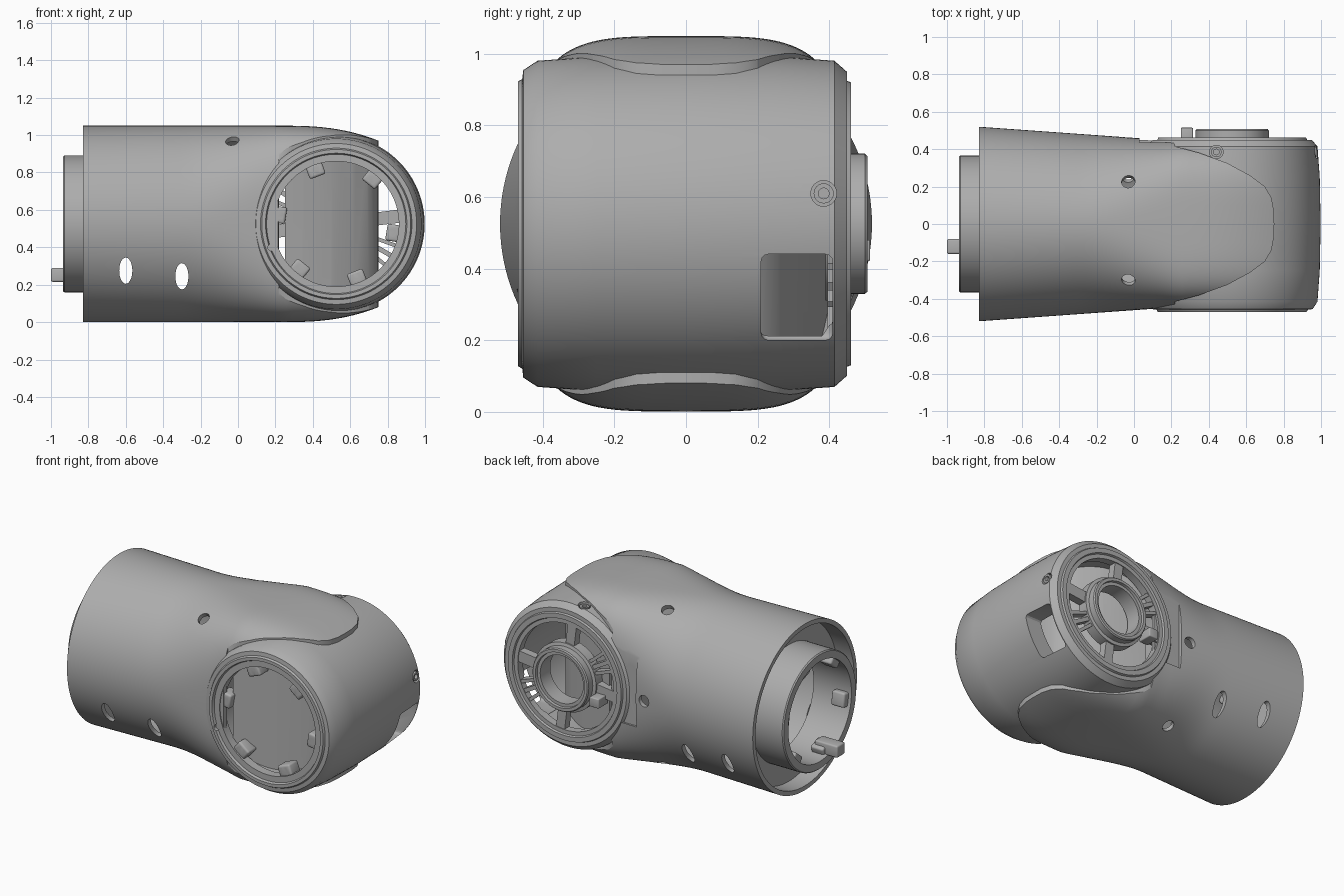
import bpy, bmesh, math
from math import radians, cos, sin, pi
from mathutils import Matrix, Vector

cube = bpy.data.objects.get("Cube")
if cube:
    bpy.data.objects.remove(cube, do_unlink=True)

grey = bpy.data.materials.new("satin_grey")
grey.use_nodes = True
grey.diffuse_color = (0.42, 0.42, 0.42, 1)
grey.node_tree.nodes["Principled BSDF"].inputs["Base Color"].default_value = grey.diffuse_color

MID = 0.525                       # height of both axes, and x of the drum axis
AXIS_Y = Matrix.Translation((MID, 0, MID))
AXIS_X = Matrix.Translation((0, 0, MID)) @ Matrix.Rotation(-pi / 2, 4, 'Z')
parts = []


def place(name, mesh, matrix=Matrix(), keep=True):
    ob = bpy.data.objects.new(name, mesh)
    bpy.context.scene.collection.objects.link(ob)
    ob.matrix_world = matrix
    if keep:
        if not mesh.materials:
            mesh.materials.append(grey)
        parts.append(ob)
    else:
        ob.hide_render = True
    return ob


def finish(name, bm, matrix=Matrix(), keep=True):
    bmesh.ops.recalc_face_normals(bm, faces=bm.faces)
    mesh = bpy.data.meshes.new(name)
    bm.to_mesh(mesh)
    bm.free()
    return place(name, mesh, matrix, keep)


def bridge(bm, rings, closed):
    n = len(rings[0])
    for k in range(len(rings) if closed else len(rings) - 1):
        a, b = rings[k], rings[(k + 1) % len(rings)]
        for i in range(n):
            j = (i + 1) % n
            bm.faces.new((a[i], a[j], b[j], b[i]))
    if not closed:
        bm.faces.new(rings[0])
        bm.faces.new(rings[-1])


def revolve(name, profile, matrix, steps=96):
    """Closed (radius, height) profile turned about local y."""
    bm = bmesh.new()
    rings = [[bm.verts.new((r * cos(2 * pi * i / steps), y, r * sin(2 * pi * i / steps)))
              for i in range(steps)] for r, y in profile]
    bridge(bm, rings, True)
    return finish(name, bm, matrix)


def box(name, low, high, matrix=Matrix(), keep=True, bevel=0.0):
    low, high = Vector(low), Vector(high)
    bm = bmesh.new()
    bmesh.ops.create_cube(bm, size=1, matrix=Matrix.Translation((low + high) / 2)
                          @ Matrix.Diagonal(high - low).to_4x4())
    if bevel:
        bmesh.ops.bevel(bm, geom=bm.edges[:], offset=bevel, segments=3, profile=0.5, affect='EDGES')
    return finish(name, bm, matrix, keep)


def rod(name, radius, start, end, keep=False, stretch_z=1, segments=32):
    start, end = Vector(start), Vector(end)
    bm = bmesh.new()
    bmesh.ops.create_cone(bm, cap_ends=True, segments=segments, radius1=radius, radius2=radius,
                          depth=(end - start).length)
    turn = (end - start).to_track_quat('Z', 'Y').to_matrix().to_4x4()
    bm.transform(Matrix.Translation((start + end) / 2)
                 @ Matrix.Diagonal((1, 1, stretch_z, 1)) @ turn)
    return finish(name, bm, Matrix(), keep)


def cut(ob, cutters, operation='DIFFERENCE'):
    for c in cutters:
        mod = ob.modifiers.new("cut", 'BOOLEAN')
        mod.object, mod.operation, mod.solver = c, operation, 'EXACT'
    bpy.context.view_layer.update()
    baked = bpy.data.meshes.new_from_object(ob.evaluated_get(bpy.context.evaluated_depsgraph_get()))
    ob.modifiers.clear()
    ob.data = baked
    for c in cutters:
        bpy.data.objects.remove(c, do_unlink=True)


# Sleeve: round at the open end, squarer where it wraps the drum
def section(bm, x, wall):
    a = 0.52 - 0.07 * min(1, (x + 0.83) / 0.98) - wall
    b = 0.525 - 0.45 * max(0, x - 0.25) ** 2.5 - wall
    power = 2 / (2 + 2 * min(1, max(0, (x + 0.3) / 0.55)) ** 2)
    ring = []
    for i in range(128):
        c, s = cos(2 * pi * i / 128), sin(2 * pi * i / 128)
        ring.append(bm.verts.new((x, math.copysign(a * abs(c) ** power, c),
                                  MID + math.copysign(b * abs(s) ** power, s))))
    return ring


def loft(name, first, last, steps, wall, keep):
    bm = bmesh.new()
    bridge(bm, [section(bm, first + (last - first) * i / steps, wall) for i in range(steps + 1)], False)
    return finish(name, bm, Matrix(), keep)


sleeve = loft("sleeve", -0.83, 0.78, 40, 0, True)
cavity = loft("cavity_cutter", -0.88, 0.25, 28, 0.028, False)

# Rounded tongue outline, extruded upward to trim the sleeve
half = [(0.75, 0.0), (0.748, 0.07), (0.735, 0.14), (0.7, 0.2), (0.62, 0.26),
        (0.5, 0.325), (0.35, 0.38), (0.22, 0.415), (0.19, 0.6), (-1, 0.6)]
outline = half + [(x, -y) for x, y in reversed(half[1:])]
bm = bmesh.new()
bridge(bm, [[bm.verts.new((x, y, z)) for x, y in outline] for z in (-0.2, 1.3)], False)
tongue = finish("tongue_trim", bm, Matrix(), False)
cut(sleeve, [tongue], 'INTERSECT')

cutters = [cavity, rod("drum_seat", 0.42, (MID, -0.7, MID), (MID, 0.7, MID), segments=96)]
for angle in (0, 65, 124, 184, 238, 300):
    d = Vector((0, cos(radians(angle)), sin(radians(angle))))
    base = Vector((-0.03, 0, MID))
    cutters.append(rod("screw_hole", 0.036, base + d * 0.36, base + d * 0.7))
for x, z in ((-0.6, 0.275), (-0.3, 0.245)):
    cutters.append(rod("oval_slot", 0.035, (x, -0.7, z), (x, 0.7, z), stretch_z=2))
cutters.append(box("relief", (0.03, 0.436, 0.34), (0.3, 0.6, 0.95), keep=False))
cutters.append(rod("relief_hole", 0.035, (0.08, 0.36, 0.68), (0.08, 0.6, 0.68)))
cut(sleeve, cutters)

# Drum shell with stepped, chamfered faces
drum = revolve("drum", [
    (0.335, -0.455), (0.372, -0.455), (0.378, -0.47), (0.398, -0.47), (0.405, -0.458), (0.43, -0.455),
    (0.456, -0.415), (0.468, -0.25), (0.473, 0), (0.468, 0.25), (0.456, 0.415),
    (0.425, 0.45), (0.4, 0.45), (0.395, 0.462), (0.365, 0.462), (0.36, 0.45), (0.335, 0.45),
    (0.335, 0.4), (0.36, 0.38), (0.36, -0.38), (0.335, -0.4)], AXIS_Y, 128)
cut(drum, [
    box("pocket", (0.7, 0.21, 0.2), (1.1, 0.41, 0.44), keep=False, bevel=0.02),
    rod("side_hole", 0.036, (0.9, 0.385, 0.61), (1.1, 0.385, 0.61)),
    rod("top_hole", 0.036, (0.44, 0.385, 0.9), (0.44, 0.385, 1.1)),
    rod("tongue_hole", 0.02, (0.18, -0.6, 0.4), (0.18, -0.42, 0.4))])

# Threaded inserts sitting in the screw holes
insert = [(0.015, -0.02), (0.028, -0.02), (0.028, 0.02), (0.015, 0.02)]
TURN_X = Matrix.Rotation(pi / 2, 4, 'Z')
TURN_Z = Matrix.Rotation(pi / 2, 4, 'X')
revolve("side_insert", insert, Matrix.Translation((0.955, 0.385, 0.61)) @ TURN_X, 24)
revolve("top_insert", insert, Matrix.Translation((0.44, 0.385, 0.95)) @ TURN_Z, 24)
revolve("front_insert", insert, Matrix.Translation((-0.03, -0.435, 0.49)), 24)

# Spoked hub closing the back of the drum
revolve("hub", [(0.15, 0.39), (0.215, 0.39), (0.215, 0.455), (0.196, 0.46), (0.196, 0.5), (0.19, 0.507),
                (0.172, 0.507), (0.17, 0.49), (0.15, 0.49)], AXIS_Y)
for angle, width in ((7, 0.07), (97, 0.06), (187, 0.07), (277, 0.06),
                     (140, 0.02), (150, 0.025), (160, 0.02), (320, 0.02), (330, 0.025), (340, 0.02)):
    box("hub_spoke", (0.2, 0.395, -width / 2), (0.35, 0.445, width / 2),
        AXIS_Y @ Matrix.Rotation(-radians(angle), 4, 'Y'))
box("hub_tab", (0.25, 0.42, 0.42), (0.315, 0.515, 0.48), bevel=0.006)

# Inner flange tube at the open end of the sleeve
revolve("flange_tube", [(0.315, -0.935), (0.36, -0.935), (0.366, -0.928), (0.366, -0.72), (0.5, -0.72),
                        (0.495, -0.67), (0.315, -0.67)], AXIS_X)
box("locating_block", (-1.0, -0.16, 0.215), (-0.84, -0.08, 0.29), bevel=0.01)

# Drilled bosses: one mesh repeated around both openings
boss = box("boss", (0.272, -0.045, -0.045), (0.345, 0.045, 0.045), bevel=0.012)
cut(boss, [rod("boss_hole", 0.02, (0.303, -0.1, 0), (0.303, 0.1, 0), segments=20)])
parts.remove(boss)
boss_mesh = boss.data
bpy.data.objects.remove(boss, do_unlink=True)
for k in range(6):
    spin = Matrix.Rotation(-radians(51 + 60 * k), 4, 'Y')
    place("drum_boss", boss_mesh, AXIS_Y @ Matrix.Translation((0, -0.4, 0)) @ spin)
    place("flange_boss", boss_mesh, AXIS_X @ Matrix.Translation((0, -0.87, 0)) @ spin)

# Smooth curved faces, keep edges crisp
bpy.context.view_layer.update()
for ob in bpy.context.scene.objects:
    ob.select_set(ob in parts)
bpy.context.view_layer.objects.active = sleeve
bpy.ops.object.shade_smooth_by_angle(angle=radians(30))
